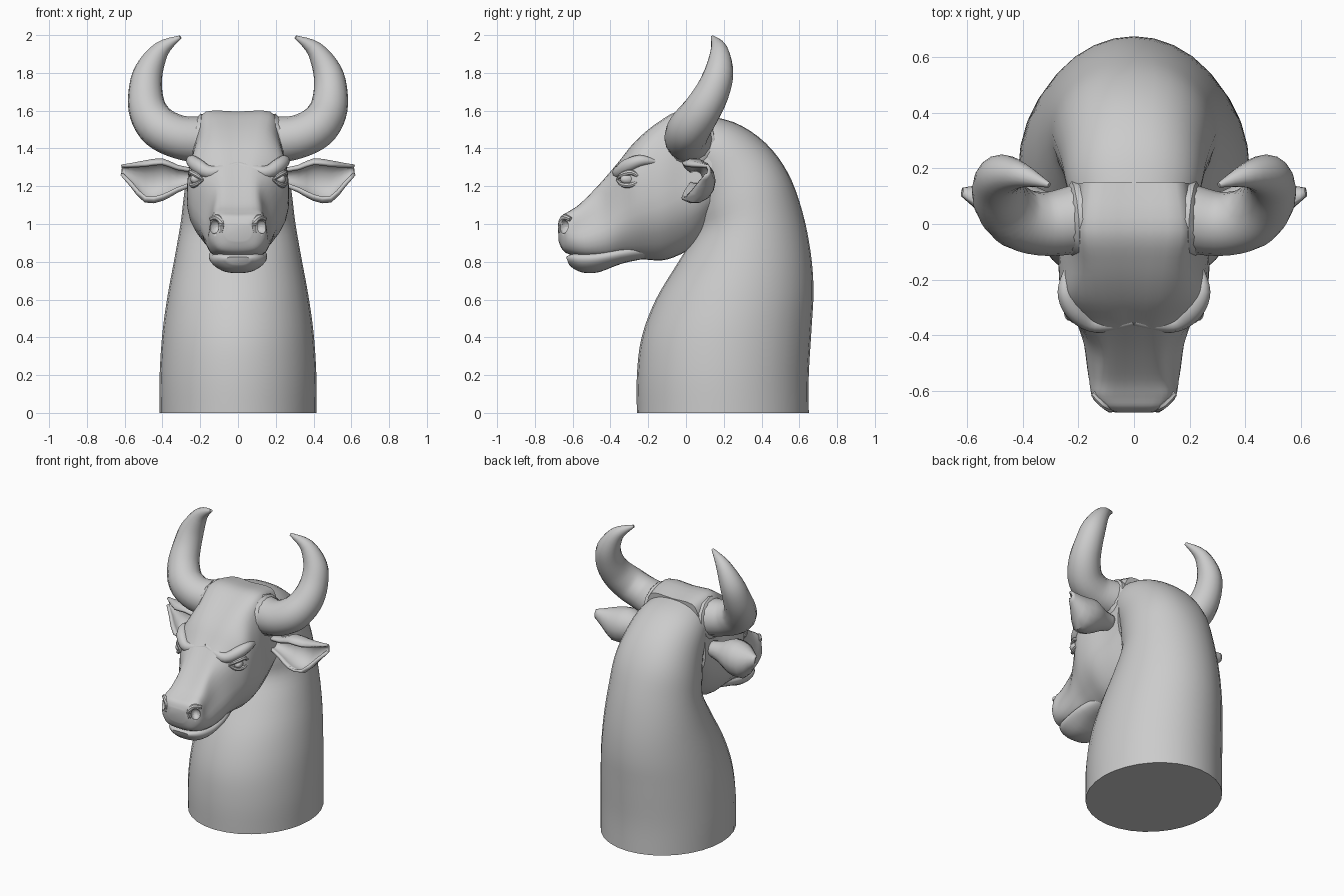
import bpy, bmesh
from math import cos, sin, pi, radians
from mathutils import Vector

if "Cube" in bpy.data.objects:
    bpy.data.objects.remove(bpy.data.objects["Cube"])


def catmull(pts, n, closed=False):
    """Smooth curve through points, n steps per span."""
    pts = [Vector(p) for p in pts]
    m, out = len(pts), []
    get = (lambda i: pts[i % m]) if closed else (lambda i: pts[max(0, min(m - 1, i))])
    for i in range(m if closed else m - 1):
        a, b, c, d = (get(i + k) for k in (-1, 0, 1, 2))
        for k in range(n):
            t = k / n
            out.append(0.5 * (2 * b + (c - a) * t + (2 * a - 5 * b + 4 * c - d) * t * t
                              + (3 * b - a - 3 * c + d) * t ** 3))
    if not closed:
        out.append(pts[-1])
    return out


def finish(name, bm, angle=40):
    bmesh.ops.recalc_face_normals(bm, faces=bm.faces)
    me = bpy.data.meshes.new(name)
    bm.to_mesh(me)
    bm.free()
    ob = bpy.data.objects.new(name, me)
    bpy.context.collection.objects.link(ob)
    bpy.ops.object.select_all(action='DESELECT')
    ob.select_set(True)
    bpy.context.view_layer.objects.active = ob
    bpy.ops.object.shade_smooth_by_angle(angle=radians(angle))
    return ob


def loft(name, rings, steps=4, closed=True, angle=40):
    """Skin over rings of equal length, smoothed along the loft."""
    lines = [catmull(col, steps) for col in zip(*rings)]
    bm = bmesh.new()
    grid = [[bm.verts.new(p) for p in row] for row in zip(*lines)]
    n = len(grid[0])
    for r0, r1 in zip(grid, grid[1:]):
        for j in range(n if closed else n - 1):
            k = (j + 1) % n
            bm.faces.new((r0[j], r0[k], r1[k], r1[j]))
    if closed:
        bm.faces.new(grid[0])
        bm.faces.new(grid[-1])
    return finish(name, bm, angle)


def tube(name, pts, ref, sides=16, steps=4):
    """Tapered tube through (x, y, z, radius) points."""
    path = catmull(pts, steps)
    rings = []
    for i, p in enumerate(path):
        t = (path[min(i + 1, len(path) - 1)] - path[max(i - 1, 0)]).xyz.normalized()
        u = t.cross(Vector(ref)).normalized()
        v = t.cross(u)
        rings.append([p.xyz + p.w * (cos(a) * u + sin(a) * v)
                      for a in (2 * pi * k / sides for k in range(sides))])
    return loft(name, rings, 1)


def ball(name, loc, scale, rot=0):
    bpy.ops.mesh.primitive_uv_sphere_add(segments=20, ring_count=12, radius=1,
                                         location=loc, rotation=(0, 0, rot))
    ob = bpy.context.object
    ob.name, ob.scale = name, scale
    bpy.ops.object.shade_smooth()
    return ob


def section(top, bot, widths, levels=(0, .13, .4, .7, .94)):
    """Closed head cross-section between a top and bottom (y, z) point."""
    right = [(w, top[0] + (bot[0] - top[0]) * t, top[1] + (bot[1] - top[1]) * t)
             for w, t in zip(widths, levels)]
    low = [(0, *bot)]
    left = [(-x, y, z) for x, y, z in reversed(right)]
    return catmull([(0, *top)] + right + low + left, 3, True)


# neck: tilted oval rings (front y, z, back y, z, half width)
neck_keys = [(-.26, 0, .65, 0, .415), (-.26, .2, .65, .2, .415), (-.235, .4, .665, .45, .40),
             (-.16, .6, .675, .65, .372), (-.04, .8, .66, .85, .335), (.05, .95, .615, 1.07, .303),
             (.06, 1.05, .54, 1.27, .285), (.05, 1.15, .42, 1.43, .262),
             (.02, 1.25, .25, 1.54, .24), (-.02, 1.32, .03, 1.585, .2)]
rings = []
for i, (fy, fz, by, bz, w) in enumerate(neck_keys):
    e = 1 if i < 6 else .85
    ring = []
    for k in range(32):
        a = 2 * pi * k / 32
        s = sin(a)
        x = w * abs(s) ** e * (1 if s >= 0 else -1)
        f = .5 - .5 * cos(a)
        ring.append((x, fy + (by - fy) * f, fz + (bz - fz) * f))
    rings.append(ring)
loft("neck", rings)

# head and upper muzzle
head = loft("head", [
    section((.15, 1.57), (.12, .98), (.15, .2, .24, .23, .12)),
    section((-.02, 1.595), (.04, .88), (.17, .215, .235, .24, .13)),
    section((-.15, 1.53), (-.1, .812), (.15, .22, .265, .255, .13)),
    section((-.27, 1.43), (-.22, .812), (.13, .235, .262, .235, .12)),
    section((-.36, 1.32), (-.32, .82), (.1, .185, .21, .205, .12)),
    section((-.46, 1.205), (-.42, .815), (.09, .13, .16, .18, .13)),
    section((-.56, 1.105), (-.53, .82), (.09, .13, .148, .165, .125)),
    section((-.62, 1.065), (-.62, .84), (.1, .135, .15, .145, .1)),
    section((-.66, 1.04), (-.655, .865), (.08, .105, .115, .11, .08)),
    section((-.678, 1.0), (-.675, .91), (.05, .06, .07, .065, .04)),
])

# lower jaw and lip
loft("lower_jaw", [
    section((-.2, .9), (-.2, .82), (.08, .1, .11, .1, .06)),
    section((-.36, .87), (-.34, .79), (.1, .14, .15, .13, .08)),
    section((-.48, .85), (-.46, .745), (.1, .145, .15, .12, .07)),
    section((-.56, .845), (-.54, .742), (.09, .13, .135, .11, .06)),
    section((-.61, .838), (-.59, .76), (.07, .1, .105, .085, .05)),
    section((-.635, .825), (-.62, .785), (.04, .06, .065, .055, .03)),
], steps=3)

for s, side in ((1, "left"), (-1, "right")):
    # nostril hollow cut into the muzzle with a raised rim
    cutter = ball("nostril_cutter", (s * .125, -.645, .985), (.03, .04, .036), s * .7)
    mod = head.modifiers.new("nostril", 'BOOLEAN')
    mod.operation, mod.object, mod.solver = 'DIFFERENCE', cutter, 'EXACT'
    bpy.ops.object.select_all(action='DESELECT')
    bpy.context.view_layer.objects.active = head
    bpy.ops.object.modifier_apply(modifier=mod.name)
    bpy.data.objects.remove(cutter)
    tube("nostril_rim_" + side, [(s * .145, -.61, 1.025, .012), (s * .11, -.645, 1.035, .016),
                                 (s * .085, -.662, 1.0, .016), (s * .09, -.665, .955, .01)],
         (0, 0.3, 1), 8)

    # eye with lids, under a heavy brow
    ball("eye_" + side, (s * .218, -.305, 1.237), (.03, .046, .03), s * .45)
    tube("lower_lid_" + side, [(s * .185, -.365, 1.235, .006), (s * .225, -.335, 1.208, .013),
                               (s * .245, -.285, 1.208, .013), (s * .25, -.24, 1.235, .006)],
         (0, 0, 1), 8)
    tube("upper_lid_" + side, [(s * .185, -.365, 1.235, .006), (s * .225, -.335, 1.262, .014),
                               (s * .248, -.285, 1.272, .014), (s * .25, -.24, 1.24, .006)],
         (0, 0, 1), 8)
    tube("brow_" + side, [(0, -.345, 1.312, .02), (s * .08, -.355, 1.285, .03),
                          (s * .155, -.352, 1.275, .035), (s * .215, -.305, 1.31, .038),
                          (s * .245, -.24, 1.335, .03), (s * .24, -.16, 1.33, .01)],
         (0, 0, 1), 12)

    # horn sweeping out, up and in to a point
    tube("horn_" + side, [(s * .19, .02, 1.445, .125), (s * .31, .0, 1.46, .115),
                          (s * .415, .02, 1.51, .112), (s * .475, .08, 1.595, .102),
                          (s * .49, .14, 1.7, .09), (s * .472, .175, 1.81, .076),
                          (s * .405, .175, 1.925, .045), (s * .305, .14, 1.99, .009)],
         (0, 1, 0), 16)
    # collar at the horn root
    tube("horn_collar_" + side, [(s * .17, .02, 1.44, .14), (s * .215, .015, 1.445, .14),
                                 (s * .235, .015, 1.448, .12)], (0, 1, 0), 12, 1)

    # ear: cupped leaf open to the front
    rings = []
    for x, y, z, h, d in ((.22, .05, 1.25, .035, .04), (.32, .04, 1.24, .065, .07),
                          (.40, .04, 1.235, .105, .105), (.49, .05, 1.225, .105, .095),
                          (.565, .085, 1.26, .055, .045), (.615, .11, 1.285, .022, .012)):
        rings.append([(s * x, y + d * cos(a), z + h * sin(a))
                      for a in (radians(-125 + 25 * k) for k in range(11))])
    ear = loft("ear_" + side, rings, 2, False, 35)
    sol = ear.modifiers.new("thickness", 'SOLIDIFY')
    sol.thickness, sol.offset = .018, 0
